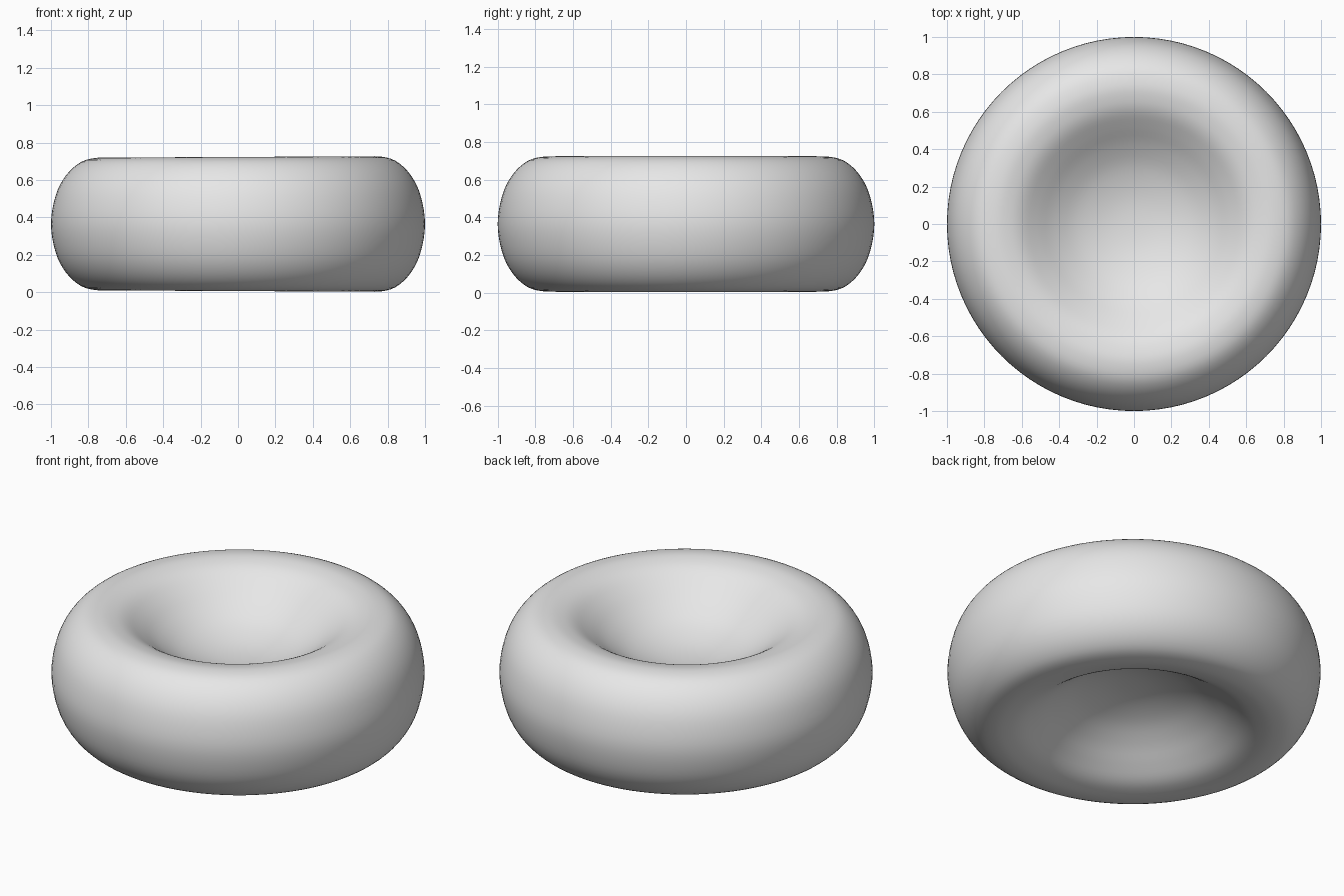
import bpy, bmesh, math
from mathutils import Vector

if "Cube" in bpy.data.objects:
    bpy.data.objects.remove(bpy.data.objects["Cube"])

MID = 0.365      # height of the equator
SEGMENTS = 96

# Half profile (radius, height above the equator): dimple, rim, outer wall
HALF = [(0, .08), (.15, .092), (.3, .135), (.42, .2), (.52, .272), (.6, .325),
        (.67, .35), (.75, .358), (.84, .335), (.92, .263), (.975, .154), (1, 0)]


def smooth_profile(points, steps=4):
    """Catmull-Rom curve through the half profile, mirrored past both ends."""
    p = [Vector(q) for q in points]
    p = [Vector((-p[1].x, p[1].y))] + p + [Vector((p[-2].x, -p[-2].y))]
    out = []
    for a, b, c, d in zip(p, p[1:], p[2:], p[3:]):
        for i in range(steps):
            t = i / steps
            out.append(0.5 * (2 * b + (c - a) * t + (2 * a - 5 * b + 4 * c - d) * t ** 2
                              + (3 * b - a - 3 * c + d) * t ** 3))
    return out + [p[-2]]


upper = smooth_profile(HALF)
lower = [Vector((v.x, -v.y)) for v in reversed(upper[:-1])]
profile = upper + lower

# Biconcave disc: spin the closed profile around the vertical axis
bm = bmesh.new()
verts = [bm.verts.new((max(v.x, 0), 0, v.y)) for v in profile]
edges = [bm.edges.new(pair) for pair in zip(verts, verts[1:])]
bmesh.ops.spin(bm, geom=verts + edges, cent=(0, 0, 0), axis=(0, 0, 1),
               angle=2 * math.pi, steps=SEGMENTS, use_merge=False)
bmesh.ops.remove_doubles(bm, verts=bm.verts, dist=1e-4)
bmesh.ops.dissolve_degenerate(bm, edges=bm.edges, dist=1e-5)
bmesh.ops.recalc_face_normals(bm, faces=bm.faces)

# Slightly thicker towards one side, then lifted onto the ground
for v in bm.verts:
    v.co.z = MID + v.co.z * (1 + 0.014 * v.co.x)
for f in bm.faces:
    f.smooth = True

mesh = bpy.data.meshes.new("biconcave_disc")
bm.to_mesh(mesh)
bm.free()
disc = bpy.data.objects.new("biconcave_disc", mesh)
bpy.context.collection.objects.link(disc)

grey = bpy.data.materials.new("light_grey")
grey.diffuse_color = (0.8, 0.8, 0.8, 1)
grey.use_nodes = True
grey.node_tree.nodes["Principled BSDF"].inputs["Base Color"].default_value = grey.diffuse_color
mesh.materials.append(grey)
